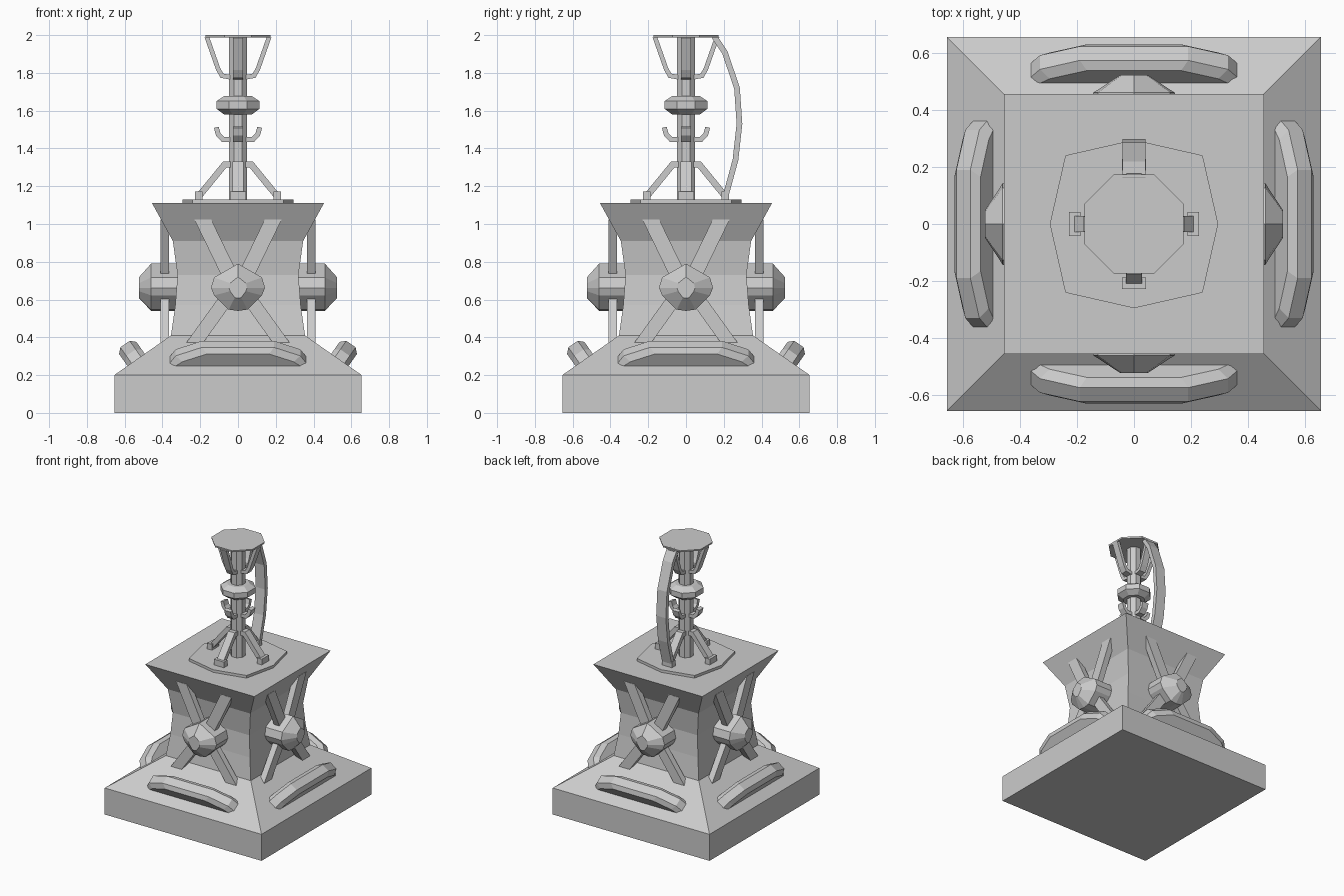
import bpy, bmesh, math
from mathutils import Matrix, Vector

cube = bpy.data.objects.get("Cube")
if cube:
    bpy.data.objects.remove(cube)

stone = bpy.data.materials.new("plain grey")
stone.use_nodes = True
GREY = (0.6, 0.6, 0.6, 1)
stone.diffuse_color = GREY
stone.node_tree.nodes["Principled BSDF"].inputs["Base Color"].default_value = GREY


def finish(name, bm, copies=1):
    """Repeat the part around z and make an object of it."""
    source = bm.faces[:]
    for i in range(1, copies):
        new = bmesh.ops.duplicate(bm, geom=source)["geom"]
        verts = [g for g in new if isinstance(g, bmesh.types.BMVert)]
        turn = Matrix.Rotation(math.tau * i / copies, 3, 'Z')
        bmesh.ops.rotate(bm, verts=verts, cent=(0, 0, 0), matrix=turn)
    bmesh.ops.recalc_face_normals(bm, faces=bm.faces)
    mesh = bpy.data.meshes.new(name)
    bm.to_mesh(mesh)
    bm.free()
    mesh.materials.append(stone)
    obj = bpy.data.objects.new(name, mesh)
    bpy.context.collection.objects.link(obj)
    return obj


def loft(bm, rings):
    """Skin a row of matching closed rings and cap both ends."""
    rows = [[bm.verts.new(p) for p in ring] for ring in rings]
    for a, b in zip(rows, rows[1:]):
        for i in range(len(a)):
            j = (i + 1) % len(a)
            bm.faces.new((a[i], a[j], b[j], b[i]))
    bm.faces.new(rows[0])
    bm.faces.new(rows[-1])


def turned(name, profile, sides, start=0.0):
    """Many-sided body from (circumradius, height) pairs."""
    bm = bmesh.new()
    angles = [start + math.tau * i / sides for i in range(sides)]
    loft(bm, [[(r * math.cos(a), r * math.sin(a), z) for a in angles]
              for r, z in profile])
    return finish(name, bm)


def ribbon(bm, path, thick, half):
    """Mitred flat bar following (outward, height) points on the back side."""
    pts = [Vector(p) for p in path]
    rings = []
    for i, p in enumerate(pts):
        before = (p - pts[i - 1]).normalized() if i else None
        after = (pts[i + 1] - p).normalized() if i < len(pts) - 1 else None
        d = ((before or after) + (after or before)).normalized()
        n = Vector((-d.y, d.x)) * thick / 2 / max(d.dot(before or after), 0.5)
        a, b = p + n, p - n
        rings.append([(-half, a.x, a.y), (half, a.x, a.y),
                      (half, b.x, b.y), (-half, b.x, b.y)])
    loft(bm, rings)


# Pedestal: square plinth, sloping foot, waist and flared top
ROOT = math.sqrt(2)
turned("pedestal", [(r * ROOT, z) for r, z in (
    (0.655, 0), (0.655, 0.2), (0.355, 0.41), (0.332, 0.57),
    (0.32, 0.73), (0.345, 0.91), (0.455, 1.11))], 4, math.pi / 4)

# Crossed struts on each wall
bm = bmesh.new()
for side in (-1, 1):
    for outer, end_z, hub_z in ((0.187, 1.025, 0.64), (0.23, 0.37, 0.69)):
        loft(bm, [[(side * x + w, y, z)
                   for x, w, z in ((outer, -0.045, end_z), (outer, 0.045, end_z),
                                   (0, 0.045, hub_z), (0, -0.045, hub_z))]
                  for y in (0.365, 0.41)])
finish("crossed_struts", bm, 4)

# Faceted boss at the middle of each cross
outline = [(0.143, 0), (0.127, 0.055), (0, 0.128), (-0.127, 0.055),
           (-0.143, 0), (-0.127, -0.04), (-0.05, -0.115), (0, -0.122),
           (0.05, -0.115), (0.127, -0.04)]
bm = bmesh.new()
loft(bm, [[(x * sx, y, 0.662 + z * sz) for x, z in outline]
          for y, sx, sz in ((0.31, 1, 1), (0.46, 1, 1), (0.523, 0.33, 0.45))])
finish("wall_bosses", bm, 4)

# Arched grips standing on the sloping foot
slope = Vector((0, -0.82, 0.574))
normal = Vector((0, 0.574, 0.82))
base = Vector((0, 0.532, 0.27))
arch = [(0.37, 0), (0.33, 0.06), (0.19, 0.115)]
inner = [(0.345, 0), (0.295, 0.04), (0.165, 0.09)]
full = arch + [(-x, n) for x, n in reversed(arch)]
small = inner + [(-x, n) for x, n in reversed(inner)]
bm = bmesh.new()
loft(bm, [[base + Vector((x, 0, 0)) + normal * n + slope * s for x, n in line]
          for line, s in ((small, -0.056), (full, -0.03),
                          (full, 0.03), (small, 0.056))])
finish("foot_grips", bm, 4)

# Floor plate under the stem, with longer diagonals
bm = bmesh.new()
loft(bm, [[(r * math.cos(i * math.pi / 4), r * math.sin(i * math.pi / 4), z)
           for i, r in enumerate((0.295, 0.34) * 4)] for z in (1.105, 1.13)])
finish("floor_plate", bm)

# Stem, collar and top disc
EIGHTH = math.pi / 8
turned("stem", [(0.052, 1.12), (0.052, 1.99)], 8, EIGHTH)
turned("collar", [(0.08, 1.58), (0.123, 1.61), (0.123, 1.65), (0.08, 1.677)],
       8, EIGHTH)
turned("top_disc", [(0.185, 1.988), (0.187, 2.0)], 8, EIGHTH)

# Braces, hooks and disc supports around the stem
bm = bmesh.new()
ribbon(bm, [(0.03, 1.315), (0.07, 1.315), (0.205, 1.15)], 0.034, 0.028)
finish("stem_braces", bm, 4)
bm = bmesh.new()
ribbon(bm, [(0.208, 1.125), (0.208, 1.173)], 0.04, 0.042)
finish("brace_feet", bm, 4)
bm = bmesh.new()
ribbon(bm, [(0.03, 1.448), (0.08, 1.448), (0.105, 1.475), (0.115, 1.512)],
       0.026, 0.026)
finish("stem_hooks", bm, 4)
bm = bmesh.new()
ribbon(bm, [(0.03, 1.775), (0.085, 1.785), (0.105, 1.82), (0.165, 1.99)],
       0.024, 0.026)
finish("disc_supports", bm, 4)

# Curved pipe behind the stem
bm = bmesh.new()
ribbon(bm, [(0.15, 1.992), (0.205, 1.91), (0.27, 1.72), (0.283, 1.53),
            (0.262, 1.34), (0.205, 1.13)], 0.03, 0.04)
finish("rear_pipe", bm)
